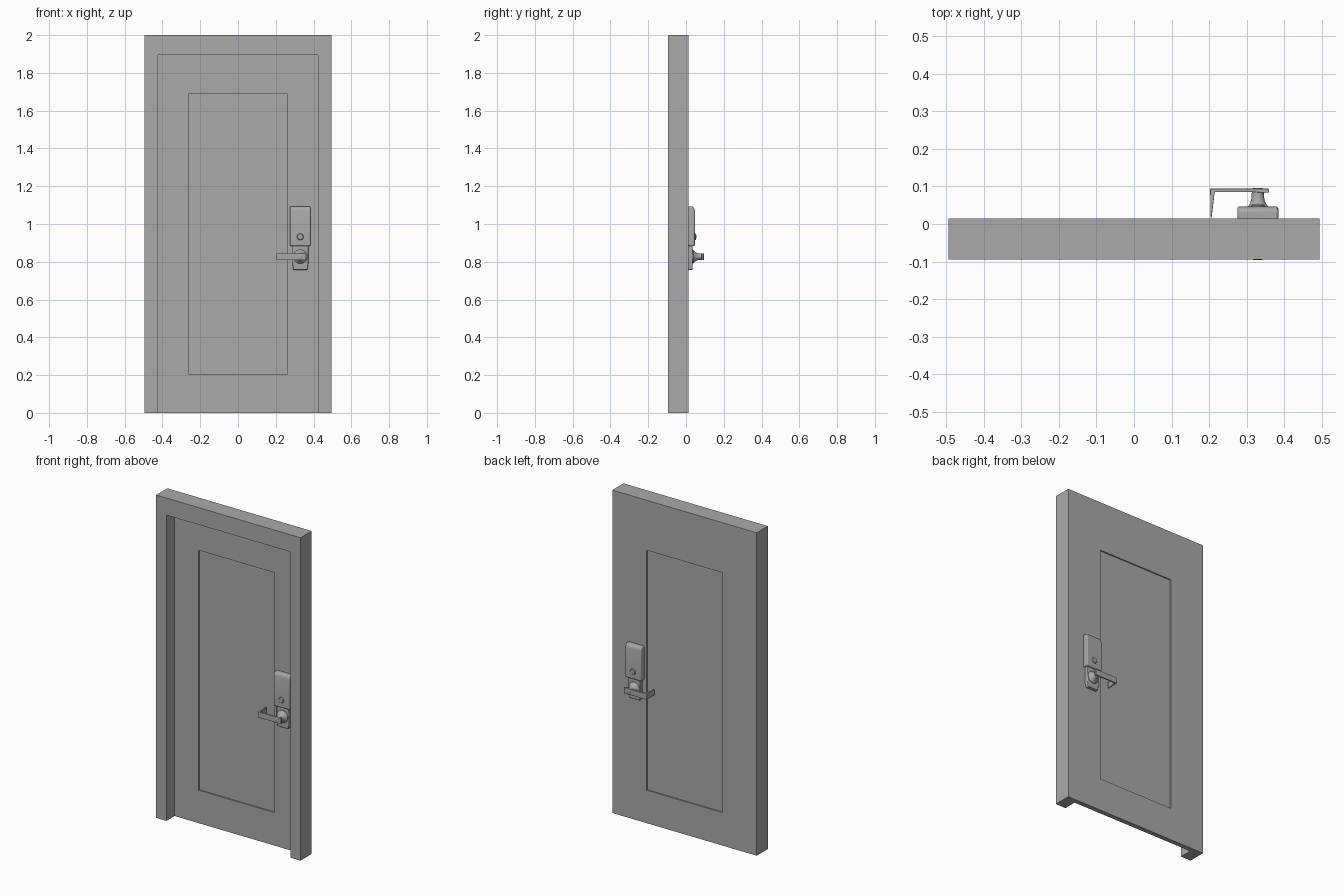
import bpy, bmesh, math
from mathutils import Vector

if "Cube" in bpy.data.objects:
    bpy.data.objects.remove(bpy.data.objects["Cube"])

grey = bpy.data.materials.new("plain_grey")
grey.diffuse_color = (0.4, 0.4, 0.4, 1)
grey.use_nodes = True
grey.node_tree.nodes["Principled BSDF"].inputs["Base Color"].default_value = grey.diffuse_color

T = 0.0145            # half thickness of the door leaf
CX = 0.33             # lock centre line


def finish(name, bm, bevel=0, both_sides=False, segments=3):
    bmesh.ops.recalc_face_normals(bm, faces=bm.faces)
    me = bpy.data.meshes.new(name)
    bm.to_mesh(me)
    bm.free()
    me.materials.append(grey)
    ob = bpy.data.objects.new(name, me)
    bpy.context.collection.objects.link(ob)
    if bevel:
        m = ob.modifiers.new("bevel", 'BEVEL')
        m.width, m.segments = bevel, segments
        m.limit_method, m.angle_limit = 'ANGLE', math.radians(35)
    if both_sides:
        m = ob.modifiers.new("mirror", 'MIRROR')
        m.use_axis = (False, True, False)
        m.use_clip = False
        m.use_mirror_merge = False
        bpy.ops.object.select_all(action='DESELECT')
        ob.select_set(True)
        bpy.context.view_layer.objects.active = ob
        bpy.ops.object.shade_smooth_by_angle(angle=math.radians(35))
    return ob


def prism(points, offset):
    """Extrude a closed 3D outline by an offset."""
    bm = bmesh.new()
    face = bm.faces.new([bm.verts.new(p) for p in points])
    ext = bmesh.ops.extrude_face_region(bm, geom=[face])
    vs = [g for g in ext["geom"] if isinstance(g, bmesh.types.BMVert)]
    bmesh.ops.translate(bm, verts=vs, vec=offset)
    return bm


def box(x0, x1, y0, y1, z0, z1):
    return prism([(x0, y0, z0), (x1, y0, z0), (x1, y0, z1), (x0, y0, z1)],
                 (0, y1 - y0, 0))


def lathe(profile, x, z, n=32):
    """Revolve (radius, y) points about a y-parallel axis."""
    bm = bmesh.new()
    rings = [[bm.verts.new((x + r * math.cos(2 * math.pi * i / n), y,
                            z + r * math.sin(2 * math.pi * i / n)))
              for i in range(n)] for r, y in profile]
    for a, b in zip(rings, rings[1:]):
        for i in range(n):
            j = (i + 1) % n
            bm.faces.new((a[i], a[j], b[j], b[i]))
    bm.faces.new(rings[0])
    bm.faces.new(rings[-1])
    return bm


# Door frame: one upside-down U, deeper than the door towards the front
W, O, TOP = 0.495, 0.4245, 1.894
u = [(-W, 0), (-O, 0), (-O, TOP), (O, TOP), (O, 0), (W, 0), (W, 2), (-W, 2)]
finish("door_frame", prism([(x, -0.0945, z) for x, z in u], (0, 0.0945 + T, 0)))

# Door leaf with a sunken panel on both faces
bm = box(-O, O, -T, T, 0, TOP)
PX, Z0, Z1 = 0.259, 0.204, 1.69
for co, no in (((-PX, 0, 0), (1, 0, 0)), ((PX, 0, 0), (1, 0, 0)),
               ((0, 0, Z0), (0, 0, 1)), ((0, 0, Z1), (0, 0, 1))):
    bmesh.ops.bisect_plane(bm, geom=bm.verts[:] + bm.edges[:] + bm.faces[:],
                           plane_co=co, plane_no=no)
panels = []
for f in bm.faces:
    c = f.calc_center_median()
    if abs(c.x) < PX and Z0 < c.z < Z1 and abs(f.normal.y) > 0.9:
        panels.append(f)
for f in bmesh.ops.extrude_discrete_faces(bm, faces=panels)["faces"]:
    y = f.calc_center_median().y
    bmesh.ops.translate(bm, verts=f.verts[:], vec=(0, -0.008 if y > 0 else 0.008, 0))
finish("door_leaf", bm)

# Lock housing: tall rounded case with a sloping top
side = [(0.01, 0.884), (0.047, 0.884), (0.047, 1.07), (0.043, 1.086),
        (0.036, 1.093), (0.01, 1.093)]
finish("lock_housing", prism([(CX - 0.0545, y, z) for y, z in side], (0.109, 0, 0)),
       0.006, True)

# Lower back plate, slightly narrower at the foot
plate = [(-0.042, 0.89), (0.042, 0.89), (0.042, 0.79), (0.037, 0.757),
         (-0.037, 0.757), (-0.042, 0.79)]
finish("lower_plate", prism([(CX + x, 0.01, z) for x, z in plate], (0, 0.025, 0)),
       0.004, True)

# Key cylinder with a raised key slot
finish("key_cylinder", lathe([(0.018, 0.04), (0.018, 0.049), (0.014, 0.053)],
                             CX, 0.932), 0, True)
finish("key_slot", box(CX - 0.002, CX + 0.002, 0.05, 0.0545, 0.923, 0.941), 0, True)

# Flared lever neck with a small end cap
LZ = 0.827
finish("lever_neck", lathe([(0.037, 0.03), (0.037, 0.037), (0.031, 0.043),
                            (0.024, 0.05), (0.019, 0.06), (0.0165, 0.072),
                            (0.016, 0.088)], CX, LZ), 0, True)
finish("lever_cap", lathe([(0.014, 0.085), (0.014, 0.0945), (0.011, 0.096)],
                          CX, LZ), 0, True)

# Lever: flat bar whose free end turns back to the door and tapers
lever = [(0.36, 0.094), (0.36, 0.084), (0.342, 0.083), (0.325, 0.085),
         (0.215, 0.085), (0.207, T + 0.003), (0.204, T + 0.003), (0.203, 0.094)]
finish("lever_handle", prism([(x, y, LZ - 0.018) for x, y in lever], (0, 0, 0.036)),
       0.0012, True, 2)
